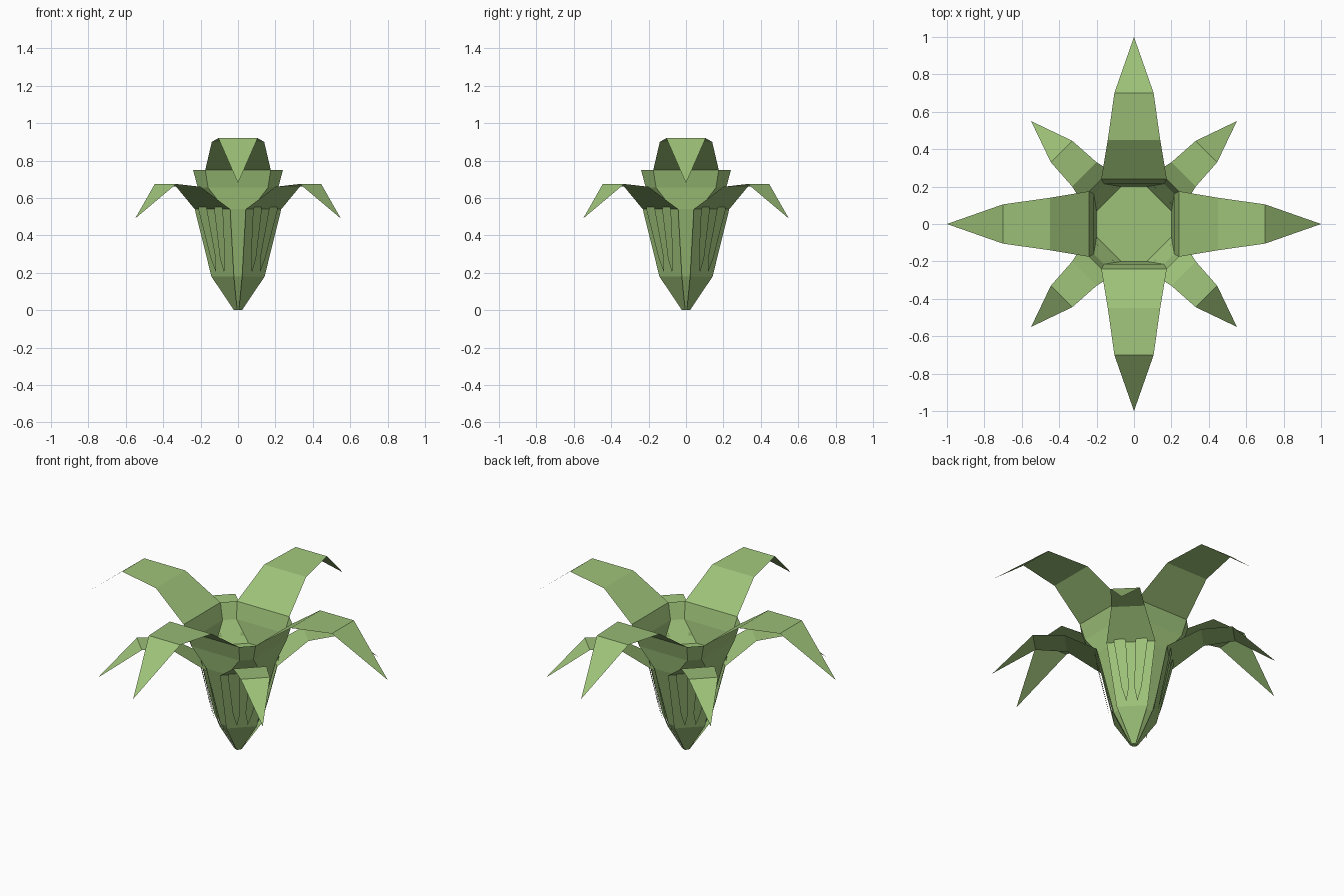
import bpy
import math
from mathutils import Matrix

cube = bpy.data.objects.get("Cube")
if cube:
    bpy.data.objects.remove(cube, do_unlink=True)

green = bpy.data.materials.new("leaf_green")
green.use_nodes = True
colour = (0.34, 0.54, 0.19, 1)
green.diffuse_color = colour
green.node_tree.nodes["Principled BSDF"].inputs["Base Color"].default_value = colour


def add_mesh(name, verts, faces, angle=0):
    mesh = bpy.data.meshes.new(name)
    mesh.from_pydata(verts, [], faces)
    mesh.transform(Matrix.Rotation(math.radians(angle), 4, "Z"))
    mesh.materials.append(green)
    obj = bpy.data.objects.new(name, mesh)
    bpy.context.collection.objects.link(obj)


def strip(name, rows, angle):
    """Flat-faced strip from rows of (radius, height, half width, side shift)."""
    verts, faces, last = [], [], None
    for r, z, w, shift in rows:
        start = len(verts)
        sides = (-w, w) if w else (0,)
        verts += [(r, shift + s, z) for s in sides]
        row = list(range(start, len(verts)))
        if last:
            faces.append(last + row[::-1])
        last = row
    add_mesh(name, verts, faces, angle)


# Eight-sided open cup: height, radius, half width of the main sides
rings = [(0, 0.015, 0.007), (0.18, 0.11, 0.04), (0.54, 0.2, 0.07),
         (0.655, 0.215, 0.16), (0.75, 0.24, 0.175)]
verts = []
for z, r, w in rings:
    for k in range(4):
        c, s = round(math.cos(k * math.pi / 2)), round(math.sin(k * math.pi / 2))
        verts += [(r * c + w * s, r * s - w * c, z), (r * c - w * s, r * s + w * c, z)]
faces = [(a + i, a + (i + 1) % 8, a + 8 + (i + 1) % 8, a + 8 + i)
         for a in range(0, 8 * (len(rings) - 1), 8) for i in range(8)]
faces.append(tuple(reversed(range(8))))
faces.append(tuple(range(16, 24)))  # floor inside the cup
add_mesh("cup", verts, faces)

# Large upper leaves, arching out and down to a point
upper = [(0.24, 0.75, 0.175, 0), (0.45, 0.9, 0.14, 0),
         (0.7, 0.92, 0.105, 0), (1.0, 0.68, 0, 0)]
# Small lower leaves, hugging the cup from the base
lower = [(0.018, 0, 0.012, 0), (0.116, 0.18, 0.085, 0), (0.193, 0.54, 0.134, 0),
         (0.375, 0.66, 0.092, 0), (0.548, 0.675, 0.081, 0), (0.778, 0.49, 0, 0)]

for k in range(4):
    strip(f"upper_leaf_{k + 1}", upper, 90 * k)
    strip(f"lower_leaf_{k + 1}", lower, 45 + 90 * k)
    # Pair of narrow pointed blades on each lower leaf
    for side in (-1, 1):
        blade = [(0.135, 0.2, 0, 0.03 * side), (0.152, 0.28, 0.02, 0.035 * side),
                 (0.207, 0.54, 0.033, 0.06 * side), (0.22, 0.6, 0, 0.06 * side)]
        strip(f"blade_{k + 1}_{'right' if side < 0 else 'left'}", blade, 45 + 90 * k)
